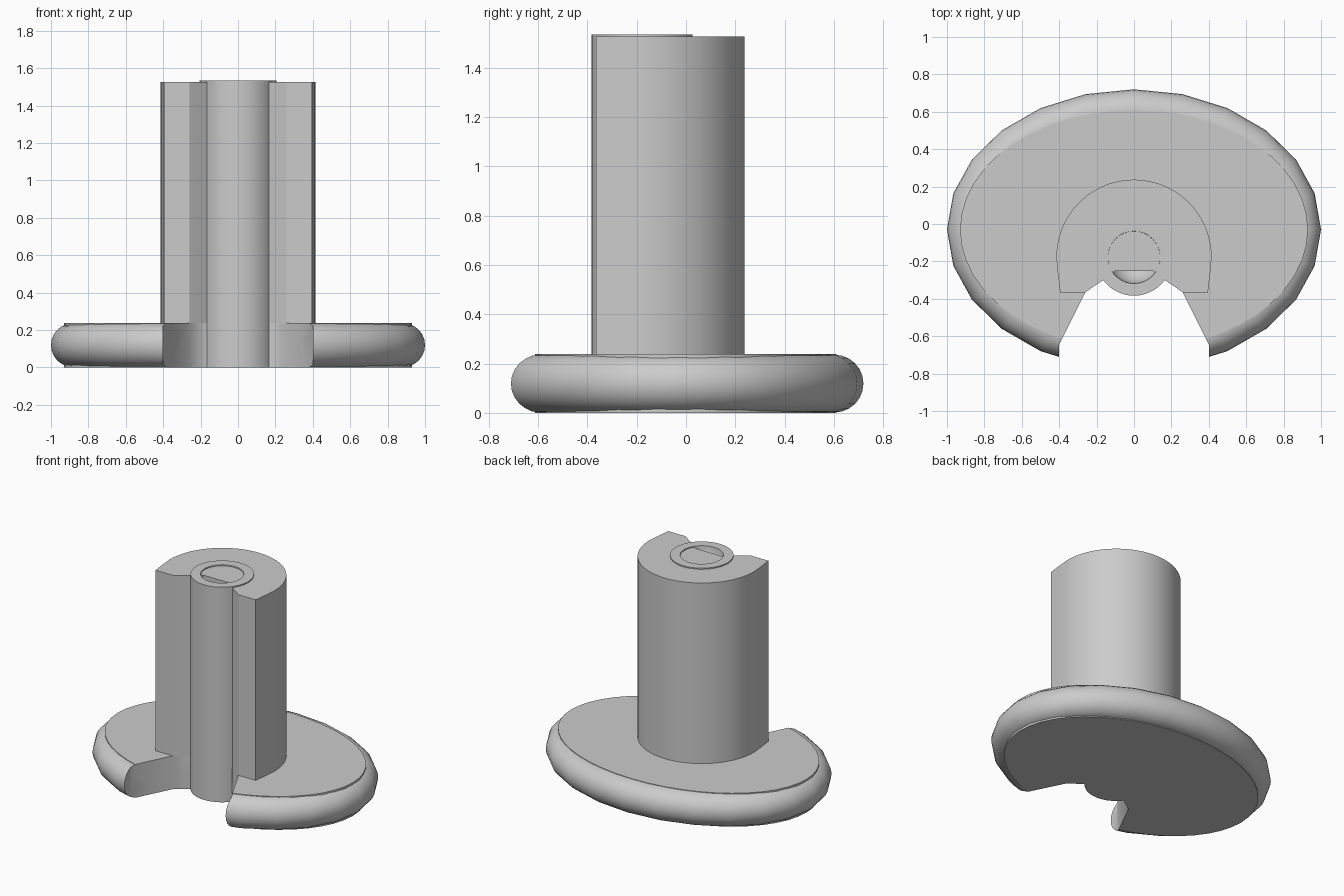
import bpy, bmesh
from math import sin, cos, pi, radians

old = bpy.data.objects.get("Cube")
if old:
    bpy.data.objects.remove(old, do_unlink=True)

grey = bpy.data.materials.new("plain grey")
grey.use_nodes = True
colour = (0.6, 0.6, 0.6, 1)
grey.diffuse_color = colour
grey.node_tree.nodes["Principled BSDF"].inputs["Base Color"].default_value = colour


def finish(bm, name):
    bmesh.ops.recalc_face_normals(bm, faces=bm.faces)
    mesh = bpy.data.meshes.new(name)
    bm.to_mesh(mesh)
    bm.free()
    mesh.materials.append(grey)
    obj = bpy.data.objects.new(name, mesh)
    bpy.context.collection.objects.link(obj)
    return obj


def lathe(name, rings, cy, sides):
    """Stack of ellipses (rx, ry, z) centred on (0, cy), capped at both ends."""
    bm = bmesh.new()
    loops = [[bm.verts.new((rx * cos(2 * pi * i / sides), cy + ry * sin(2 * pi * i / sides), z))
              for i in range(sides)] for rx, ry, z in rings]
    for a, b in zip(loops, loops[1:]):
        for i in range(sides):
            j = (i + 1) % sides
            bm.faces.new((a[i], a[j], b[j], b[i]))
    bm.faces.new(loops[0])
    bm.faces.new(loops[-1])
    return finish(bm, name)


def prism(name, outline, z0, z1):
    bm = bmesh.new()
    low = [bm.verts.new((x, y, z0)) for x, y in outline]
    high = [bm.verts.new((x, y, z1)) for x, y in outline]
    bm.faces.new(low)
    bm.faces.new(high)
    for i in range(len(low)):
        j = (i + 1) % len(low)
        bm.faces.new((low[i], low[j], high[j], high[i]))
    return finish(bm, name)


def smooth(obj, angle):
    bpy.ops.object.select_all(action='DESELECT')
    obj.select_set(True)
    bpy.context.view_layer.objects.active = obj
    bpy.ops.object.shade_smooth_by_angle(angle=radians(angle))


def mirrored(half):
    return half + [(-x, y) for x, y in reversed(half)]


# Oval base: rounded rim and a thin-edged plate showing through it
base_y, tube, mid = -0.03, 0.117, 0.119
rim_rings = []
for k in range(13):
    t = -pi / 2 + pi * k / 12
    inset = tube * (1 - cos(t))
    rim_rings.append((1 - inset, 0.75 - inset, mid + tube * sin(t)))
base_rim = lathe("base_rim", rim_rings, base_y, 24)
base_plate = lathe("base_plate", [(0.93, 0.64, 0), (0.93, 0.64, 0.238)], base_y, 48)

# Front notch cut out of the base
notch = mirrored([(0.165, -0.3), (0.26, -0.365), (0.4, -0.645), (0.4, -0.95)])
cutter = prism("notch_cutter", notch, -0.2, 0.5)
cutter.hide_render = True
for part in (base_rim, base_plate):
    cut = part.modifiers.new("notch", 'BOOLEAN')
    cut.operation = 'DIFFERENCE'
    cut.solver = 'EXACT'
    cut.object = cutter
    bpy.context.view_layer.objects.active = part
    bpy.ops.object.modifier_apply(modifier=cut.name)
bpy.data.objects.remove(cutter, do_unlink=True)
smooth(base_rim, 40)
smooth(base_plate, 30)

# Outer column: round back, open at the front
axis_y = -0.178
half = [(0.1, -0.25), (0.165, -0.3), (0.26, -0.365), (0.395, -0.365), (0.408, -0.26)]
half += [(0.415 * cos(pi * k / 48), axis_y + 0.415 * sin(pi * k / 48)) for k in range(24)]
outline = half + [(0, axis_y + 0.415)] + [(-x, y) for x, y in reversed(half)]
column = prism("outer_column", outline, 0.001, 1.527)
smooth(column, 15)

# Inner post with a round socket in its top
bowl = [(0.14 * cos(pi * k / 20), 0.14 * cos(pi * k / 20), 1.535 - 0.14 * sin(pi * k / 20))
        for k in range(10)]
post = lathe("inner_post", [(0.205, 0.205, 0), (0.205, 0.205, 1.535)] + bowl, axis_y, 48)
smooth(post, 35)
